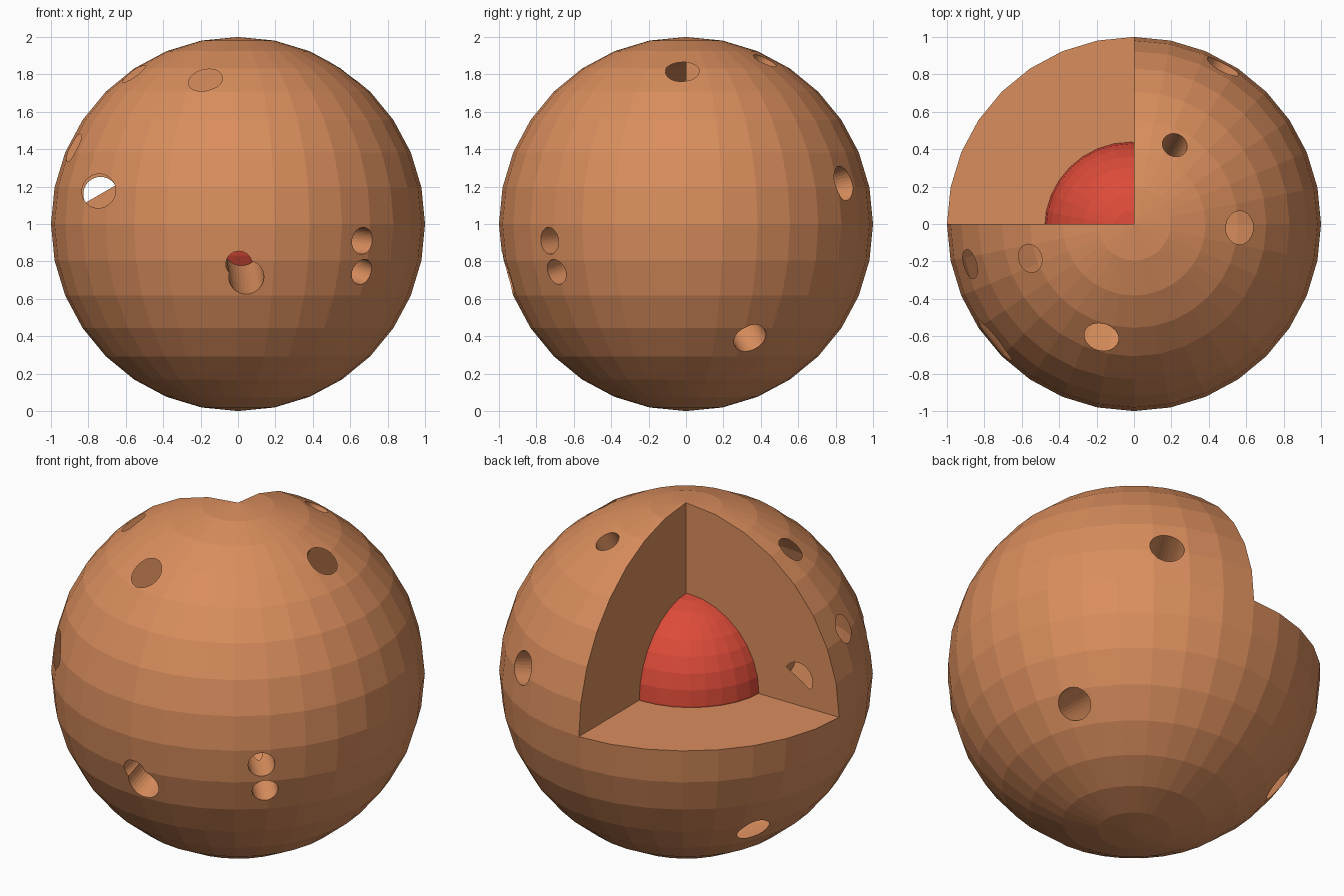
import bpy, bmesh
from mathutils import Vector, Matrix

if "Cube" in bpy.data.objects:
    bpy.data.objects.remove(bpy.data.objects["Cube"])

CENTER = Vector((0, 0, 1))


def material(name, rgb):
    m = bpy.data.materials.new(name)
    m.diffuse_color = (*rgb, 1)
    m.use_nodes = True
    m.node_tree.nodes["Principled BSDF"].inputs["Base Color"].default_value = m.diffuse_color
    return m


def to_object(bm, name, mat=None):
    me = bpy.data.meshes.new(name)
    bm.to_mesh(me)
    bm.free()
    if mat:
        me.materials.append(mat)
    ob = bpy.data.objects.new(name, me)
    bpy.context.collection.objects.link(ob)
    return ob


def cutter(start, end, r):
    d = end - start
    rot = d.to_track_quat('Z', 'Y').to_matrix().to_4x4()
    bm = bmesh.new()
    bmesh.ops.create_cone(bm, cap_ends=True, segments=32, radius1=r, radius2=r,
                          depth=d.length, matrix=Matrix.Translation((start + end) / 2) @ rot)
    bmesh.ops.recalc_face_normals(bm, faces=bm.faces)
    ob = to_object(bm, "hole_cutter")
    ob.hide_render = True
    return ob


# Outer planet: sphere with one octant (left, back, top) removed
bm = bmesh.new()
bmesh.ops.create_uvsphere(bm, u_segments=32, v_segments=16, radius=1)
gone = []
for f in bm.faces:
    c = f.calc_center_median()
    if c.x < 0 and c.y > 0 and c.z > 0:
        gone.append(f)
bmesh.ops.delete(bm, geom=gone, context='FACES')

# Three flat quarter-disc walls closing the cutaway
rim = {v for e in bm.edges if e.is_boundary for v in e.verts}
hub = bm.verts.new((0, 0, 0))
for axis in range(3):
    arc = [v for v in rim if abs(v.co[axis]) < 1e-4]
    other = (axis + 1) % 3
    arc.sort(key=lambda v: abs(v.co[other]))
    bm.faces.new([hub] + arc)
bmesh.ops.recalc_face_normals(bm, faces=bm.faces)
bmesh.ops.translate(bm, verts=bm.verts, vec=CENTER)
planet = to_object(bm, "planet_shell", material("crust", (0.70, 0.27, 0.11)))

# Deep tunnels leading to the core: direction and radius
tunnels = [
    ((0.005, -0.975, -0.215), 0.07), ((0.045, -0.95, -0.285), 0.094),
    ((0.665, -0.73, -0.09), 0.072), ((0.66, -0.69, -0.255), 0.07),
    ((0.22, 0.425, 0.88), 0.068), ((0.48, 0.85, 0.22), 0.094),
    ((0.709, 0.345, -0.615), 0.091),
]
# Open holes in the thin shell
openings = [
    ((-0.56, -0.185, 0.81), 0.077), ((-0.88, -0.215, 0.41), 0.08),
    ((-0.175, -0.605, 0.77), 0.093), ((0.565, -0.02, 0.815), 0.09),
    ((-0.70, 0.37, -0.605), 0.092),
]
cuts, open_axes = [], []
for p, r in tunnels:
    d = Vector(p).normalized()
    cuts.append(cutter(CENTER + d * 1.15, CENTER + d * 0.44, r))
for p, r in openings:
    d = Vector(p).normalized()
    open_axes.append((CENTER + d * 1.1, CENTER + d * 0.9, r))
# Hole that also breaks through the cutaway wall, with a slanted end
end = Vector((-0.735, 0, 1.16))
open_axes.append((end - Vector((0.015, 1, -0.026)), end, 0.092))
cuts += [cutter(*a) for a in open_axes]

for c in cuts:
    m = planet.modifiers.new("hole", 'BOOLEAN')
    m.operation = 'DIFFERENCE'
    m.solver = 'EXACT'
    m.object = c
bpy.context.view_layer.update()
dg = bpy.context.evaluated_depsgraph_get()
bm = bmesh.new()
bm.from_mesh(bpy.data.meshes.new_from_object(planet.evaluated_get(dg)))
planet.modifiers.clear()
for c in cuts:
    bpy.data.objects.remove(c)


# Remove the linings of the open holes so they look into the hollow shell
def inside(co, a, b, r):
    d = b - a
    t = (co - a).dot(d) / d.length_squared
    return -0.01 < t < 1.01 and (co - a - d * t).length < r * 1.005


lining = [f for f in bm.faces
          if any(all(inside(v.co, *ax) for v in f.verts) for ax in open_axes)]
bmesh.ops.delete(bm, geom=lining, context='FACES')
for f in bm.faces:
    f.smooth = False
    f.material_index = 0
bm.to_mesh(planet.data)
bm.free()

# Red core showing in the cutaway
bm = bmesh.new()
bmesh.ops.create_uvsphere(bm, u_segments=32, v_segments=16, radius=0.46,
                          matrix=Matrix.Translation((-0.018, -0.022, 1.008)))
to_object(bm, "core", material("core_red", (0.72, 0.07, 0.04)))
